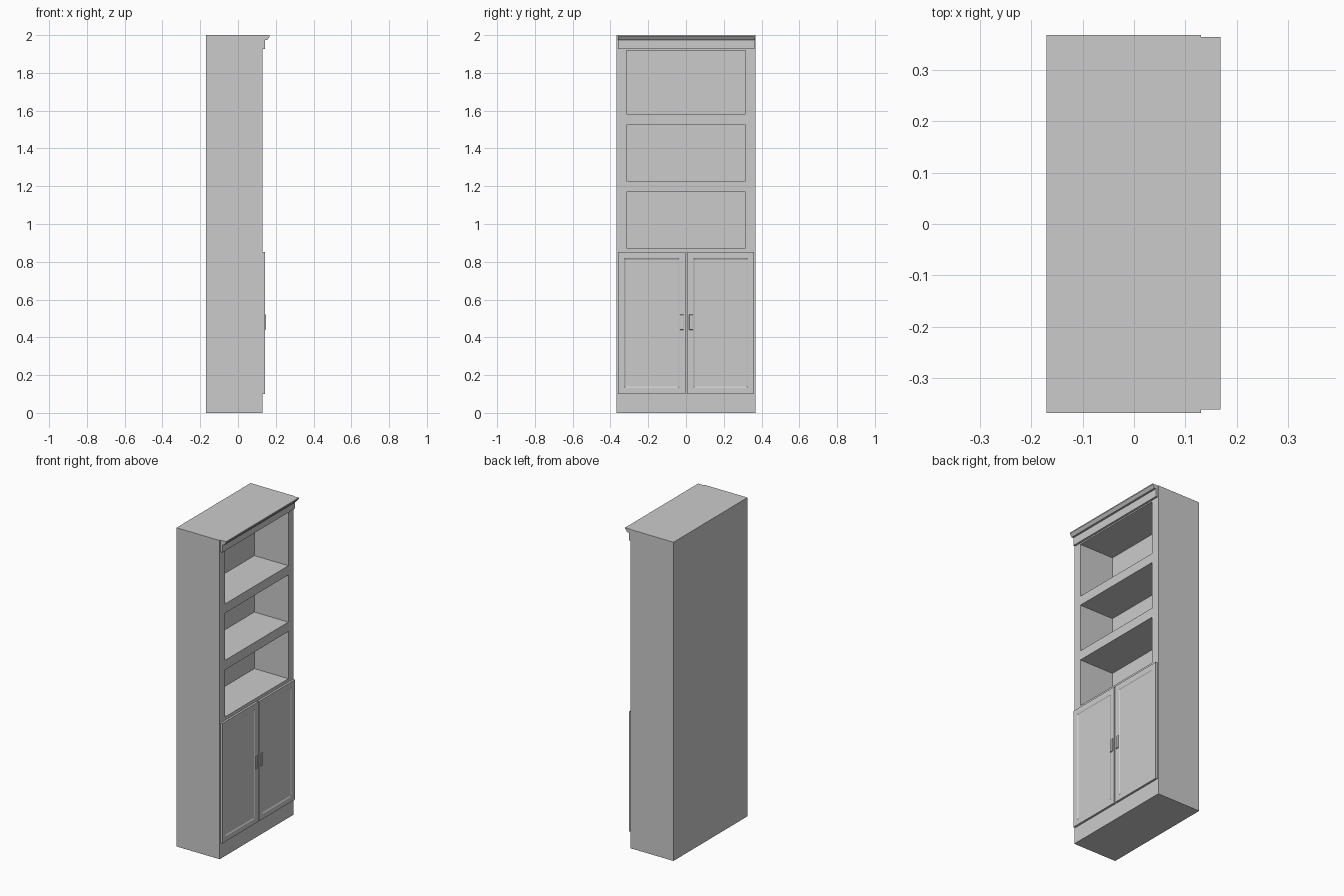
import bpy, bmesh
from mathutils import Vector

cube = bpy.data.objects.get("Cube")
if cube:
    bpy.data.objects.remove(cube, do_unlink=True)

grey = bpy.data.materials.new("plain grey")
grey.use_nodes = True
colour = (0.6, 0.6, 0.6, 1)
grey.diffuse_color = colour
grey.node_tree.nodes["Principled BSDF"].inputs["Base Color"].default_value = colour

BACK, FRONT = -0.17, 0.13
DOOR_FRONT = 0.143


def finish(bm, name):
    bmesh.ops.recalc_face_normals(bm, faces=bm.faces)
    mesh = bpy.data.meshes.new(name)
    bm.to_mesh(mesh)
    bm.free()
    mesh.materials.append(grey)
    obj = bpy.data.objects.new(name, mesh)
    bpy.context.collection.objects.link(obj)
    return obj


def box(lo, hi):
    bm = bmesh.new()
    bmesh.ops.create_cube(bm, size=1)
    lo, hi = Vector(lo), Vector(hi)
    for v in bm.verts:
        v.co = (lo + hi) / 2 + v.co * (hi - lo)
    return bm


def front_face(bm):
    bm.normal_update()
    return max(bm.faces, key=lambda f: f.normal.x)


# Carcass: one block with three open shelf bays pushed into its front
bays = [(0.873, 1.169), (1.228, 1.524), (1.582, 1.918)]
bay_side = 0.314
bm = box((BACK, -0.367, 0), (FRONT, 0.367, 2))
cuts = [((0, s * bay_side, 0), (0, 1, 0)) for s in (-1, 1)]
cuts += [((0, 0, z), (0, 0, 1)) for bay in bays for z in bay]
for co, no in cuts:
    bmesh.ops.bisect_plane(bm, geom=bm.verts[:] + bm.edges[:] + bm.faces[:],
                           plane_co=co, plane_no=no)
bm.normal_update()
openings = []
for f in bm.faces:
    c = f.calc_center_median()
    if f.normal.x > 0.9 and abs(c.y) < bay_side and any(a < c.z < b for a, b in bays):
        openings.append(f)
for f in openings:
    pushed = bmesh.ops.extrude_discrete_faces(bm, faces=[f])["faces"][0]
    bmesh.ops.translate(bm, verts=pushed.verts, vec=(-0.236, 0, 0))
bmesh.ops.remove_doubles(bm, verts=bm.verts, dist=0.0001)
bmesh.ops.dissolve_limit(bm, angle_limit=0.01, verts=bm.verts, edges=bm.edges)
finish(bm, "bookcase_carcass")

# Crown moulding: profile in x and z, drawn out along y
profile = [(FRONT, 1.926), (0.143, 1.926), (0.143, 1.975), (0.155, 1.975),
           (0.168, 1.993), (0.168, 2), (FRONT, 2)]
bm = bmesh.new()
end = bm.faces.new([bm.verts.new((x, -0.36, z)) for x, z in profile])
side = bmesh.ops.extrude_face_region(bm, geom=[end])["geom"]
bmesh.ops.translate(bm, vec=(0, 0.723, 0),
                    verts=[v for v in side if isinstance(v, bmesh.types.BMVert)])
finish(bm, "crown_moulding")

# Cupboard doors with a shallow bevelled panel, and their pulls
for name, y0, y1, pull_y in (("right", -0.36, -0.003, -0.023),
                             ("left", 0.006, 0.36, 0.027)):
    bm = box((FRONT, y0, 0.1), (DOOR_FRONT, y1, 0.852))
    panel = front_face(bm)
    bmesh.ops.inset_region(bm, faces=[panel], thickness=0.046)
    bmesh.ops.inset_region(bm, faces=[panel], thickness=0.009)
    bmesh.ops.translate(bm, verts=panel.verts, vec=(-0.004, 0, 0))
    finish(bm, name + "_door")

    bm = box((DOOR_FRONT - 0.002, pull_y - 0.01, 0.44),
             (0.149, pull_y + 0.01, 0.52))
    rim = list(front_face(bm).edges)
    bmesh.ops.bevel(bm, geom=rim, offset=0.003, segments=2, profile=0.5,
                    affect='EDGES')
    finish(bm, name + "_door_pull")
